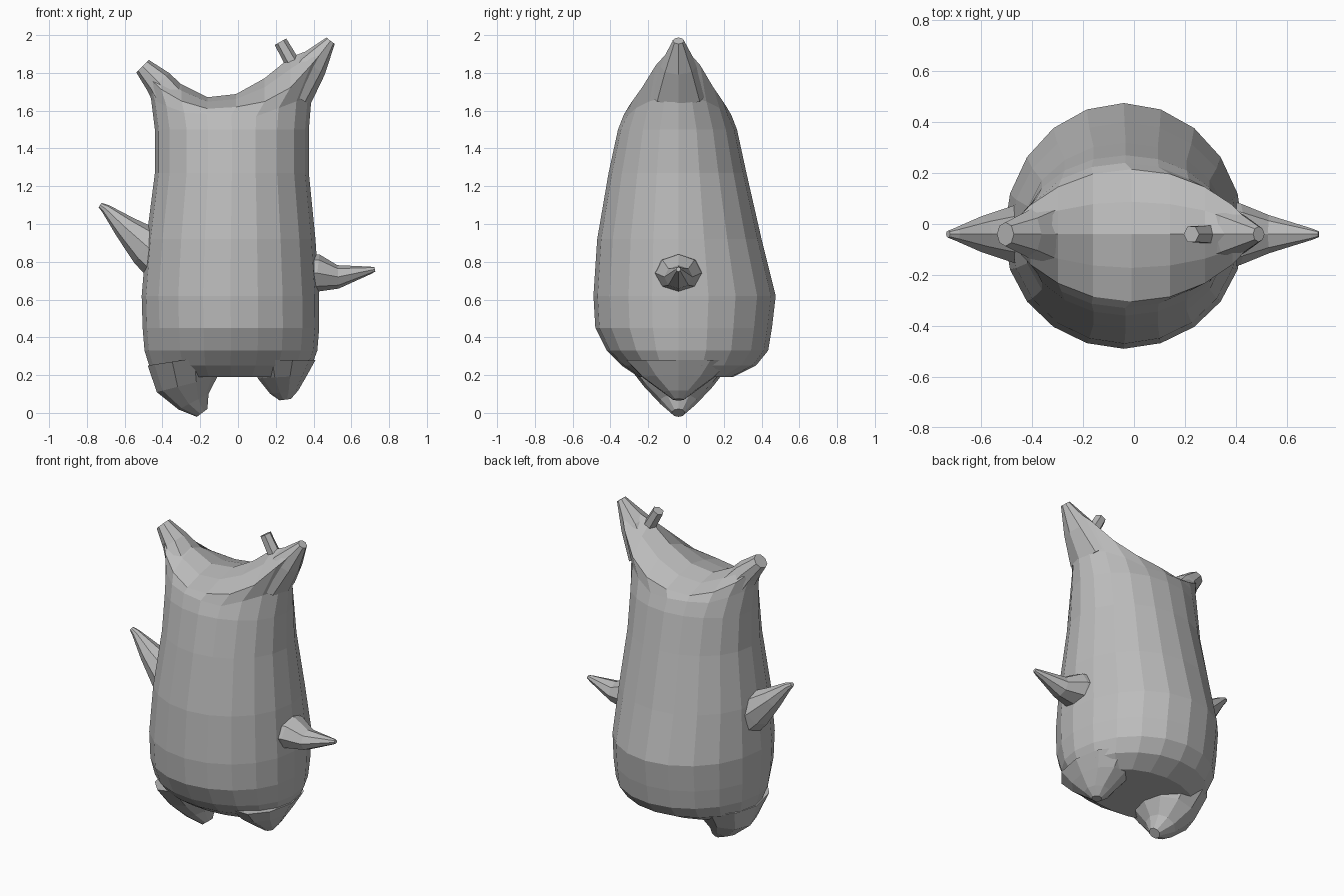
import bpy, bmesh, math
from mathutils import Vector

if "Cube" in bpy.data.objects:
    bpy.data.objects.remove(bpy.data.objects["Cube"])

MID_Y = -0.04

grey = bpy.data.materials.new("plain grey")
grey.use_nodes = True
grey.diffuse_color = (0.5, 0.5, 0.5, 1)
grey.node_tree.nodes["Principled BSDF"].inputs["Base Color"].default_value = (0.5, 0.5, 0.5, 1)


def loft(name, rings, cap_end=True):
    """Skin a list of equal-length point rings into a flat-shaded object."""
    bm = bmesh.new()
    loops = [[bm.verts.new(p) for p in ring] for ring in rings]
    n = len(loops[0])
    for a, b in zip(loops, loops[1:]):
        for i in range(n):
            j = (i + 1) % n
            bm.faces.new((a[i], a[j], b[j], b[i]))
    bm.faces.new(loops[0][::-1])
    if cap_end:
        bm.faces.new(loops[-1])
    bmesh.ops.remove_doubles(bm, verts=bm.verts, dist=0.0005)
    bmesh.ops.recalc_face_normals(bm, faces=bm.faces)
    mesh = bpy.data.meshes.new(name)
    bm.to_mesh(mesh)
    bm.free()
    mesh.materials.append(grey)
    obj = bpy.data.objects.new(name, mesh)
    bpy.context.collection.objects.link(obj)
    return obj


def limb(name, stations, sides=8):
    """Tapered limb in the xz plane; stations are (x, z, radius, y radius)."""
    centres = [Vector((s[0], MID_Y, s[1])) for s in stations]
    rings = []
    for k, (x, z, r, ry) in enumerate(stations):
        along = centres[min(k + 1, len(centres) - 1)] - centres[max(k - 1, 0)]
        across = Vector((0, 1, 0)).cross(along.normalized())
        rings.append([centres[k] + across * r * math.cos(t) + Vector((0, ry * math.sin(t), 0))
                      for t in (math.tau * i / sides for i in range(sides))])
    return loft(name, rings)


def along_curve(points, x):
    """Height on a polyline at x."""
    for (x0, z0), (x1, z1) in zip(points, points[1:]):
        if x <= x1:
            return z0 + (z1 - z0) * max(0, (x - x0) / (x1 - x0))
    return points[-1][1]


SIDES = 20
ANGLES = [math.tau * i / SIDES for i in range(SIDES)]


def body_ring(left, right, front, back, height, power=1.0):
    """Oval with separate front and back depth; height is a function of x."""
    ring = []
    for t in ANGLES:
        x = (left + right) / 2 + (right - left) / 2 * math.cos(t)
        s = math.sin(t)
        depth = (back - MID_Y) if s > 0 else (MID_Y - front)
        y = MID_Y + math.copysign(abs(s) ** power, s) * depth if abs(s) > 1e-6 else MID_Y
        ring.append(Vector((x, y, height(x))))
    return ring


# Sack body: z, left, right, front, back
sections = [
    (0.19, -0.41, 0.33, -0.25, 0.25),
    (0.25, -0.47, 0.39, -0.34, 0.37),
    (0.33, -0.495, 0.42, -0.42, 0.435),
    (0.45, -0.505, 0.43, -0.48, 0.455),
    (0.62, -0.51, 0.43, -0.49, 0.475),
    (0.92, -0.485, 0.41, -0.47, 0.40),
    (1.27, -0.44, 0.375, -0.41, 0.32),
    (1.50, -0.44, 0.375, -0.36, 0.27),
]
rings = [body_ring(l, r, f, b, lambda x, z=z: z) for z, l, r, f, b in sections]

# Saddle-shaped top that sweeps up into both ears
rim_line = [(-0.50, 1.80), (-0.36, 1.67), (-0.17, 1.61), (0.0, 1.62),
            (0.2, 1.66), (0.3, 1.74), (0.48, 1.95)]
ridge_line = [(-0.50, 1.83), (-0.43, 1.83), (-0.3, 1.74), (-0.17, 1.67),
              (0.01, 1.69), (0.17, 1.79), (0.27, 1.88), (0.48, 1.96)]
shoulder_line = [(-0.46, 1.66), (-0.3, 1.59), (0.1, 1.57), (0.39, 1.68)]
rings.append(body_ring(-0.46, 0.39, -0.33, 0.24, lambda x: along_curve(shoulder_line, x), 1.2))
rim = body_ring(-0.50, 0.48, -0.305, 0.215, lambda x: along_curve(rim_line, x), 1.5)
rings.append(rim)
for blend in (0.5, 1.0):
    rings.append([Vector((p.x, p.y + (MID_Y - p.y) * blend,
                          p.z + (along_curve(ridge_line, p.x) - p.z) * blend ** 0.7))
                  for p in rim])
loft("body", rings, cap_end=False)

# Ears
limb("left_ear", [(0.29, 1.69, 0.11, 0.16), (0.39, 1.84, 0.085, 0.10), (0.49, 1.97, 0.028, 0.03)])
limb("right_ear", [(-0.34, 1.64, 0.10, 0.15), (-0.42, 1.75, 0.075, 0.09), (-0.505, 1.835, 0.047, 0.047)])
limb("ear_nub", [(0.29, 1.85, 0.04, 0.04), (0.225, 1.965, 0.035, 0.035)], 6)

# Arms
limb("left_arm", [(0.34, 0.74, 0.10, 0.14), (0.42, 0.74, 0.10, 0.12), (0.53, 0.72, 0.062, 0.075),
                  (0.70, 0.755, 0.02, 0.022), (0.725, 0.76, 0.012, 0.012)])
limb("right_arm", [(-0.40, 0.82, 0.13, 0.14), (-0.48, 0.88, 0.11, 0.11), (-0.60, 0.985, 0.065, 0.07),
                   (-0.70, 1.08, 0.026, 0.026), (-0.73, 1.10, 0.014, 0.014)])

# Feet
limb("left_foot", [(0.235, 0.28, 0.175, 0.29), (0.235, 0.19, 0.13, 0.20),
                   (0.245, 0.11, 0.075, 0.085), (0.25, 0.07, 0.03, 0.03)], 10)
limb("right_foot", [(-0.29, 0.28, 0.19, 0.30), (-0.27, 0.15, 0.165, 0.19),
                    (-0.235, 0.06, 0.09, 0.10), (-0.19, 0.0, 0.035, 0.035)], 10)
